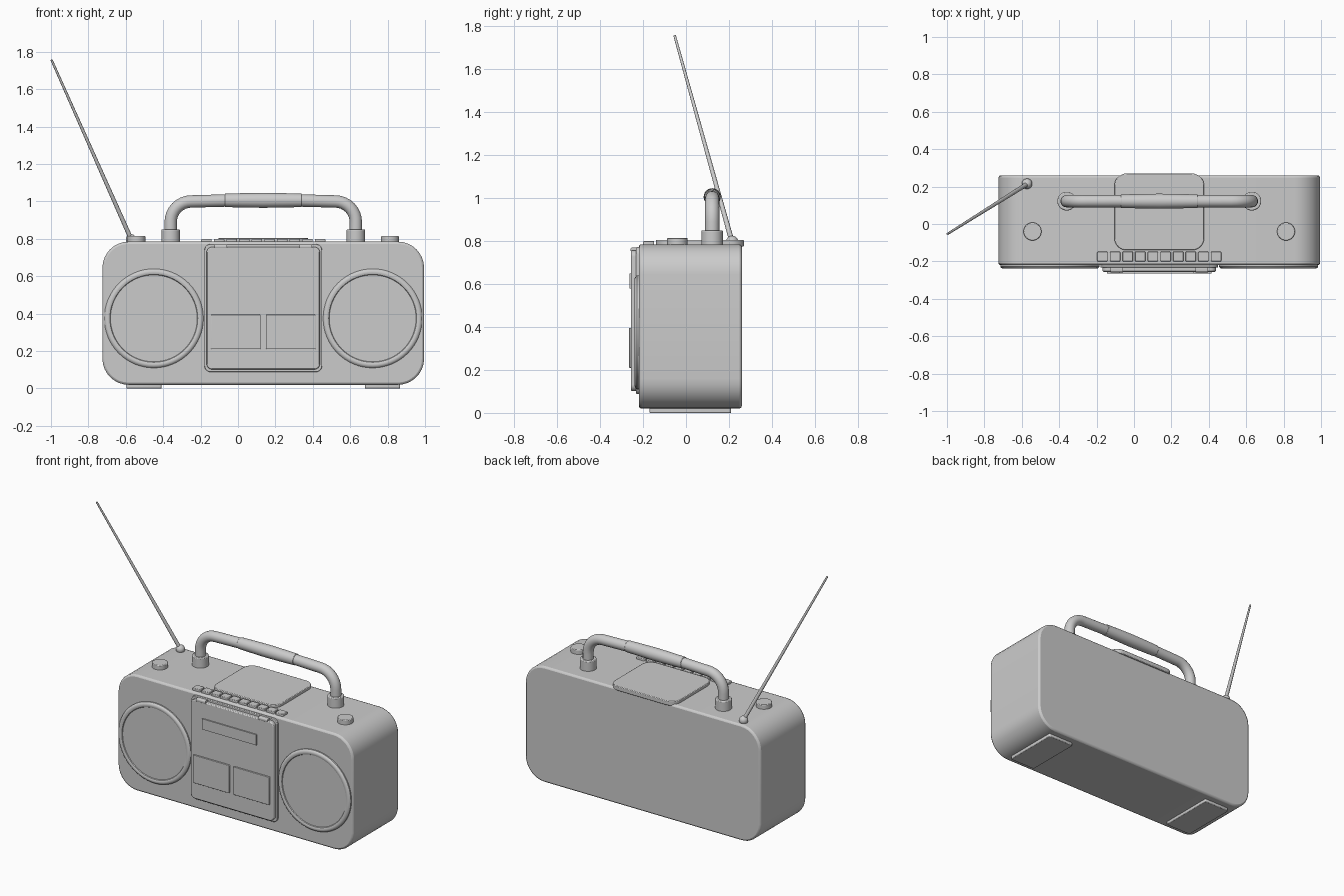
import bpy, bmesh, math
from mathutils import Vector

if "Cube" in bpy.data.objects:
    bpy.data.objects.remove(bpy.data.objects["Cube"])

grey = bpy.data.materials.new("plain grey")
grey.diffuse_color = (0.6, 0.6, 0.6, 1)
grey.use_nodes = True
grey.node_tree.nodes["Principled BSDF"].inputs["Base Color"].default_value = grey.diffuse_color
CX = 0.135  # centre line of the cabinet


def finish(name, bm, bevel=0, segments=2):
    bmesh.ops.recalc_face_normals(bm, faces=bm.faces)
    me = bpy.data.meshes.new(name)
    bm.to_mesh(me)
    bm.free()
    me.materials.append(grey)
    ob = bpy.data.objects.new(name, me)
    bpy.context.collection.objects.link(ob)
    bpy.ops.object.select_all(action='DESELECT')
    bpy.context.view_layer.objects.active = ob
    ob.select_set(True)
    if bevel:
        mod = ob.modifiers.new("soft edges", 'BEVEL')
        mod.width, mod.segments = bevel, segments
        mod.limit_method, mod.angle_limit = 'ANGLE', math.radians(40)
    bpy.ops.object.shade_smooth_by_angle(angle=math.radians(35))
    return ob


def slab(name, lo, hi, axis=1, radius=0.0, bevel=0.0, steps=8):
    """Box from lo to hi; corners rounded in the plane across the axis."""
    u, v = [i for i in range(3) if i != axis]
    bm = bmesh.new()
    ring = []
    corners = [(hi[u], hi[v], 1, 1), (lo[u], hi[v], -1, 1),
               (lo[u], lo[v], -1, -1), (hi[u], lo[v], 1, -1)]
    for k, (cu, cv, su, sv) in enumerate(corners):
        for i in range(steps + 1 if radius else 1):
            a = math.pi / 2 * (k + i / steps)
            p = [0, 0, 0]
            p[u] = cu - su * radius + radius * math.cos(a) if radius else cu
            p[v] = cv - sv * radius + radius * math.sin(a) if radius else cv
            p[axis] = lo[axis]
            ring.append(bm.verts.new(p))
    face = bm.faces.new(ring)
    out = bmesh.ops.extrude_face_region(bm, geom=[face], use_keep_orig=True)
    shift = Vector((0, 0, 0))
    shift[axis] = hi[axis] - lo[axis]
    bmesh.ops.translate(bm, vec=shift,
                        verts=[g for g in out["geom"] if isinstance(g, bmesh.types.BMVert)])
    return finish(name, bm, bevel)


def tube(name, path, radii, sides=24, bevel=0.0):
    """Closed round sweep along a path with one radius per point."""
    pts = [Vector(p) for p in path]
    bm = bmesh.new()
    rings = []
    way = (pts[-1] - pts[0]).normalized()
    side = Vector((0, 1, 0)) if abs(way.y) < 0.9 else Vector((1, 0, 0))
    for i, p in enumerate(pts):
        d = pts[min(i + 1, len(pts) - 1)] - pts[max(i - 1, 0)]
        d = d.normalized() if d.length > 1e-6 else way
        n = (side - d * side.dot(d)).normalized()
        b = d.cross(n)
        rings.append([bm.verts.new(p + radii[i] * (n * math.cos(t) + b * math.sin(t)))
                      for t in (2 * math.pi * k / sides for k in range(sides))])
    for r, s in zip(rings, rings[1:]):
        for k in range(sides):
            j = (k + 1) % sides
            bm.faces.new((r[k], r[j], s[j], s[k]))
    bm.faces.new(rings[0])
    bm.faces.new(rings[-1])
    return finish(name, bm, bevel)


def dish(name, x, z, profile, sides=64):
    """Lathe of (radius, y) points round a front-facing axis."""
    bm = bmesh.new()
    rings = [[bm.verts.new((x + r * math.cos(2 * math.pi * k / sides), y,
                            z + r * math.sin(2 * math.pi * k / sides)))
              for k in range(sides)] for r, y in profile]
    for r, s in zip(rings, rings[1:]):
        for k in range(sides):
            j = (k + 1) % sides
            bm.faces.new((r[k], r[j], s[j], s[k]))
    bm.faces.new(rings[0])
    bm.faces.new(rings[-1])
    return finish(name, bm)


# Cabinet and feet
slab("cabinet", (-0.725, -0.22, 0.02), (0.995, 0.26, 0.785), 1, 0.14, 0.012)
for s, label in ((-1, "left"), (1, "right")):
    x = CX + s * 0.638
    slab(label + "_foot", (x - 0.094, -0.17, 0), (x + 0.094, 0.21, 0.03), 2, 0.01, 0.003, 3)

    # Speakers with a rounded rim
    dish(label + "_speaker", CX + s * 0.585, 0.375,
         [(0.265, -0.21), (0.265, -0.228), (0.26, -0.235), (0.252, -0.239),
          (0.243, -0.239), (0.235, -0.236), (0.232, -0.231)])

    # Top knobs
    x = CX + s * 0.678
    tube(label + "_knob", [(x, -0.04, 0.775), (x, -0.04, 0.815)], [0.048] * 2, 32, 0.004)

    # Handle sockets
    x = CX + s * 0.495
    tube(label + "_handle_socket", [(x, 0.122, 0.775), (x, 0.122, 0.85)], [0.05] * 2, 32, 0.005)

    # Cassette door hinges
    x = CX + s * 0.227
    slab(label + "_hinge", (x - 0.034, -0.258, 0.748), (x + 0.034, -0.228, 0.77), 0, 0.008, 0, 4)

    # Cassette windows
    x = CX + s * 0.147
    slab(label + "_window", (x - 0.133, -0.265, 0.21), (x + 0.133, -0.25, 0.395), 1, 0.004, 0.002, 2)

# Cassette deck
slab("deck_panel", (-0.18, -0.232, 0.088), (0.45, -0.21, 0.772), 1, 0.035, 0.003)
slab("cassette_door", (-0.168, -0.256, 0.102), (0.438, -0.225, 0.757), 1, 0.03, 0.006)
slab("label_plate", (-0.08, -0.264, 0.58), (0.318, -0.25, 0.65), 1)

# Row of push buttons
for i in range(10):
    x = CX + (i - 4.5) * 0.0675
    slab("button_%d" % (i + 1), (x - 0.028, -0.2, 0.775), (x + 0.028, -0.148, 0.8), 2, 0.004, 0.003, 2)

# Top plate
slab("top_plate", (-0.105, -0.14, 0.775), (0.375, 0.27, 0.805), 2, 0.065, 0.004)

# Carrying handle with a thicker grip
half = [(0.495, 0.83), (0.495, 0.89)]
half += [(0.385 + 0.11 * math.cos(a), 0.89 + 0.11 * math.sin(a))
         for a in (math.pi / 2 * i / 8 for i in range(1, 9))]
half += [(0.2, 1.005)]
path = [(CX - u, 0.122, z) for u, z in half] + [(CX + u, 0.122, z) for u, z in reversed(half)]
tube("handle", path, [0.033] * len(path))
us = [-0.205, -0.12, 0, 0.12, 0.205]
tube("handle_grip", [(CX + u, 0.122, 1.006) for u in us],
     [0.036, 0.038, 0.04, 0.038, 0.036], 24, 0.003)

# Aerial
bm = bmesh.new()
bmesh.ops.create_uvsphere(bm, u_segments=20, v_segments=12, radius=0.028)
bmesh.ops.translate(bm, vec=(-0.572, 0.215, 0.797), verts=bm.verts)
finish("aerial_pivot", bm)
tube("aerial", [(-0.572, 0.213, 0.8), (-0.997, -0.053, 1.757)], [0.012, 0.006], 12)
